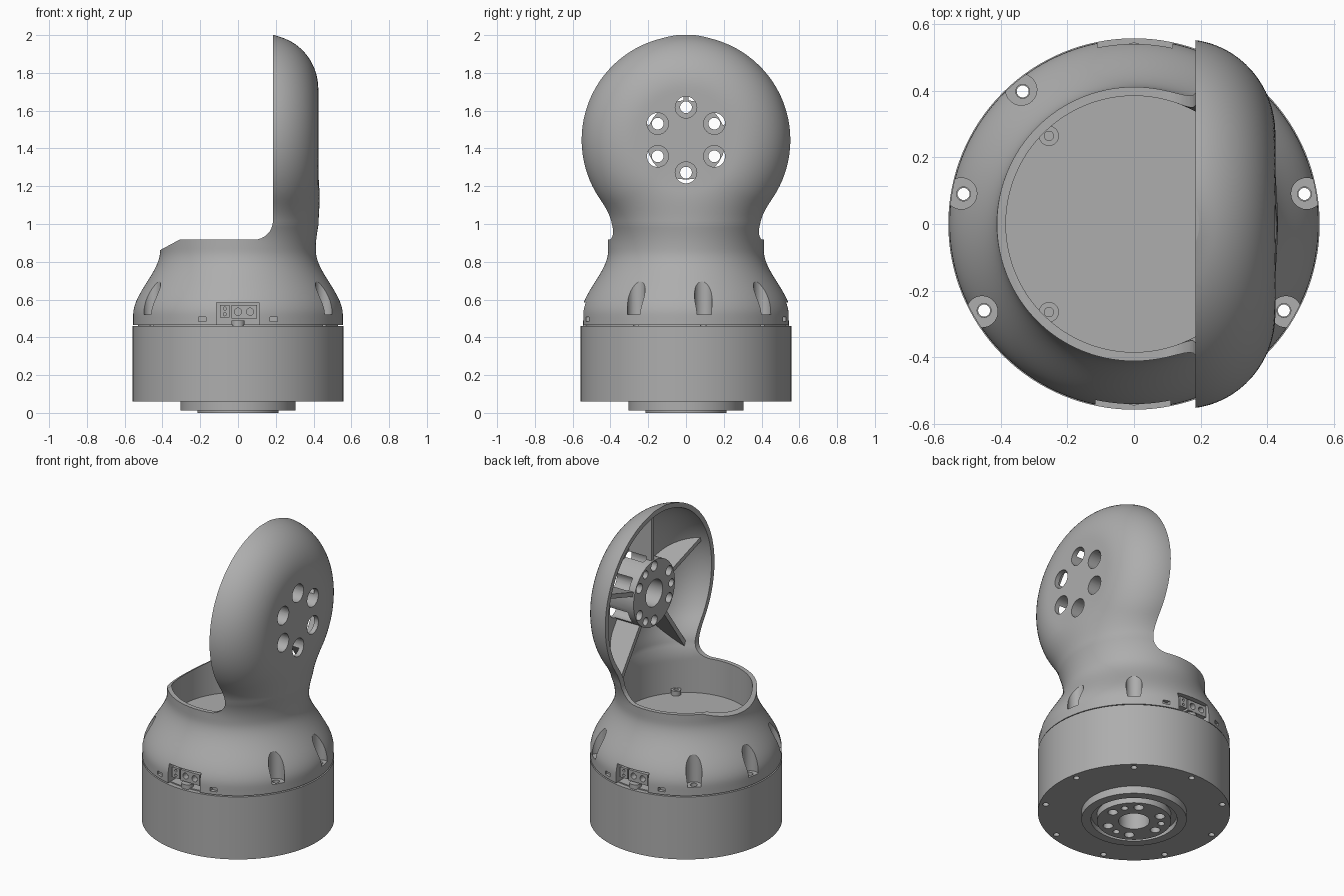
import bpy, bmesh, math
from math import sin, cos, pi, radians, hypot
from mathutils import Matrix, Vector

if "Cube" in bpy.data.objects:
    bpy.data.objects.remove(bpy.data.objects["Cube"])

grey = bpy.data.materials.new("light grey")
grey.use_nodes = True
tint = (0.42, 0.42, 0.42, 1)
grey.diffuse_color = tint
grey.node_tree.nodes["Principled BSDF"].inputs["Base Color"].default_value = tint

HUB_Z = 1.445   # height of the paddle centre
FACE_X = 0.185  # plane of the paddle's open side


def finish(bm, name):
    bmesh.ops.recalc_face_normals(bm, faces=bm.faces)
    mesh = bpy.data.meshes.new(name)
    bm.to_mesh(mesh)
    bm.free()
    mesh.materials.append(grey)
    obj = bpy.data.objects.new(name, mesh)
    bpy.context.collection.objects.link(obj)
    return obj


def add_rod(bm, p, q, r, sides=32):
    p, q = Vector(p), Vector(q)
    turn = Vector((0, 0, 1)).rotation_difference(q - p).to_matrix().to_4x4()
    bmesh.ops.create_cone(bm, cap_ends=True, segments=sides, radius1=r, radius2=r,
                          depth=(q - p).length, matrix=Matrix.Translation((p + q) / 2) @ turn)


def rods(name, items):
    bm = bmesh.new()
    for p, q, r in items:
        add_rod(bm, p, q, r)
    return finish(bm, name)


def boxes(name, items, spin=None):
    bm = bmesh.new()
    for lo, hi in items:
        lo, hi = Vector(lo), Vector(hi)
        size = Matrix.Diagonal((*(hi - lo), 1))
        bmesh.ops.create_cube(bm, size=1, matrix=Matrix.Translation((lo + hi) / 2) @ size)
    if spin:
        bmesh.ops.transform(bm, matrix=spin, verts=bm.verts)
    return finish(bm, name)


def cut(obj, cutter, operation='DIFFERENCE'):
    cutter.hide_render = True
    mod = obj.modifiers.new("cut", 'BOOLEAN')
    mod.object, mod.operation, mod.solver = cutter, operation, 'EXACT'
    bpy.context.view_layer.objects.active = obj
    bpy.ops.object.modifier_apply(modifier=mod.name)
    bpy.data.objects.remove(cutter)


def bridge_rings(bm, rings):
    n = len(rings[0])
    for a, b in zip(rings, rings[1:]):
        for i in range(n):
            bm.faces.new((a[i], a[(i + 1) % n], b[(i + 1) % n], b[i]))
    bm.faces.new(rings[0])
    bm.faces.new(rings[-1])


def lathe(name, profile, sides=128):
    bm = bmesh.new()
    bridge_rings(bm, [[bm.verts.new((r * cos(2 * pi * i / sides), r * sin(2 * pi * i / sides), z))
                       for i in range(sides)] for r, z in profile])
    return finish(bm, name)


# Body form: a flared neck blended into a rounded paddle
def neck_radius(z, wall):
    if wall:
        r = 0.385
    else:
        t = min(max((z - 0.52) / 0.34, 0), 1)
        r = 0.555 - 0.143 * t * t * (3 - 2 * t)
    return r - 0.3 * max(z - 1.0, 0)


def field(x, y, z, wall):
    neck = hypot(x, y) - neck_radius(z, wall)
    rim = max(hypot(y, z - HUB_Z) - 0.27, 0) / (0.285 - wall)
    dome = 0.28 * (hypot(rim, (x - 0.15) / (0.275 - wall)) - 1)
    blend = 0.12
    h = max(blend - abs(neck - dome), 0) / blend
    return min(neck, dome) - h * h * blend / 4


def blended_form(name, bottom, wall, sides=144):
    top = HUB_Z + 0.5545 - wall
    heights = [bottom + (1.2 - bottom) * i / 40 for i in range(40)]
    heights += [1.2 + (top - 1.2) * sin(i / 44 * pi / 2) for i in range(45)]
    bm = bmesh.new()
    rings = []
    for z in heights:
        ring = []
        for i in range(sides):
            c, s = cos(2 * pi * i / sides), sin(2 * pi * i / sides)
            lo, hi = 0.0, 0.8
            for _ in range(17):
                mid = (lo + hi) / 2
                if field(mid * c, mid * s, z, wall) < 0:
                    lo = mid
                else:
                    hi = mid
            ring.append(bm.verts.new((hi * c, hi * s, z)))
        rings.append(ring)
    bridge_rings(bm, rings)
    return finish(bm, name)


def on_hub(x, r, degrees):
    a = radians(degrees)
    return (x, r * sin(a), HUB_Z + r * cos(a))


body = blended_form("body_shell", 0.466, 0)

# Hollow interior, leaving the hub and ribs standing
hollow = blended_form("hollow", 0.69, 0.03)
cut(hollow, rods("hub", [((0.225, 0, HUB_Z), (0.6, 0, HUB_Z), 0.21)]))
for k in range(5):
    spin = Matrix.Translation((0, 0, HUB_Z)) @ Matrix.Rotation(radians(72 * k), 4, 'X')
    cut(hollow, boxes("rib", [((0.235, -0.014, 0.15), (0.6, 0.014, 0.7))], spin))
cut(body, hollow)

# Side cut that opens the bowl and the paddle face
outline = [(-0.8, 0.652), (-0.31, 0.917), (0.085, 0.917)]
outline += [(0.085 + 0.1 * sin(a), 1.017 - 0.1 * cos(a)) for a in [pi / 16 * i for i in range(1, 8)]]
outline += [(FACE_X, 1.017), (FACE_X, 2.2), (-0.8, 2.2)]
bm = bmesh.new()
face = bm.faces.new([bm.verts.new((x, -1, z)) for x, z in outline])
grown = bmesh.ops.extrude_face_region(bm, geom=[face])["geom"]
bmesh.ops.translate(bm, vec=(0, 2, 0), verts=[v for v in grown if isinstance(v, bmesh.types.BMVert)])
cut(body, finish(bm, "side_cut"))

# Hub holes: counterbores, through holes, dowel holes and centre bore
six, three = range(0, 360, 60), (30, 150, 270)
cut(body, rods("bores", [(on_hub(0.27, 0.173, a), on_hub(0.6, 0.173, a), 0.057) for a in six]))
hub_holes = [(on_hub(0.1, 0.173, a), on_hub(0.5, 0.173, a), 0.031) for a in six]
hub_holes += [(on_hub(0.1, 0.173, a), on_hub(0.3, 0.173, a), 0.025) for a in three]
hub_holes.append(((0.1, 0, HUB_Z), (0.39, 0, HUB_Z), 0.085))
cut(body, rods("hub_holes", hub_holes))


# Screw slots around the shell
def around(r, degrees, z):
    return (r * cos(radians(degrees)), r * sin(radians(degrees)), z)


slots = (10, 50, 130, 170, 210, 330)
cut(body, rods("slots", [(around(0.527, a, 0.52), around(0.527, a, 0.8), 0.047) for a in slots]))
cut(body, rods("slot_holes", [(around(0.52, a, 0.4), around(0.52, a, 0.6), 0.021) for a in slots]))

# Connector windows with side clips, front and back
parts = [body]
for side, spin in (("front", Matrix()), ("back", Matrix.Rotation(pi, 4, 'Z'))):
    cut(body, boxes("window", [((-0.115, -0.7, 0.45), (0.11, -0.46, 0.585)),
                               ((-0.21, -0.7, 0.485), (-0.17, -0.5, 0.508)),
                               ((0.17, -0.7, 0.485), (0.21, -0.5, 0.508))], spin))
    plug = boxes(side + "_connector", [((-0.095, -0.53, 0.505), (-0.045, -0.45, 0.57)),
                                       ((-0.035, -0.53, 0.5), (0.1, -0.45, 0.57))], spin)
    pins = [((x, -0.6, z), (x, -0.49, z), r) for x, z, r in
            ((0, 0.536, 0.019), (0.064, 0.536, 0.019), (-0.07, 0.522, 0.008), (-0.07, 0.552, 0.008))]
    cut(plug, rods("pin_holes", [(spin @ Vector(p), spin @ Vector(q), r) for p, q, r in pins]))
    screw = rods(side + "_screw", [(spin @ Vector((0, -0.51, 0.45)), spin @ Vector((0, -0.51, 0.488)), 0.035)])
    parts += [plug, screw]

# Base drum with stepped output flange underneath
base = lathe("base_drum", [(0.09, 0.14), (0.09, 0), (0.215, 0), (0.215, 0.045), (0.25, 0.045),
                           (0.25, 0.012), (0.305, 0.012), (0.305, 0.06), (0.558, 0.06),
                           (0.558, 0.46), (0.53, 0.46), (0.53, 0.467)])
flange_holes = [(around(0.16, a, -0.1), around(0.16, a, 0.08), 0.029) for a in six]
flange_holes += [(around(0.16, a, -0.1), around(0.16, a, 0.06), 0.02) for a in three]
flange_holes += [(around(0.52, a, 0), around(0.52, a, 0.6 if a in slots else 0.1), 0.018)
                 for a in range(10, 360, 40)]
cut(base, rods("flange_holes", flange_holes))
parts.append(base)

# Screws standing on the bowl floor
for name, a in (("rear_left", 46), ("rear_right", 134), ("front_right", 226), ("front_left", 314)):
    screw = rods(name + "_floor_screw", [(around(0.368, a, 0.68), around(0.368, a, 0.72), 0.03)])
    cut(screw, rods("socket", [(around(0.368, a, 0.705), around(0.368, a, 0.8), 0.014)]))
    parts.append(screw)

bpy.ops.object.select_all(action='DESELECT')
for obj in parts:
    obj.select_set(True)
bpy.context.view_layer.objects.active = body
bpy.ops.object.shade_smooth_by_angle(angle=radians(32))
